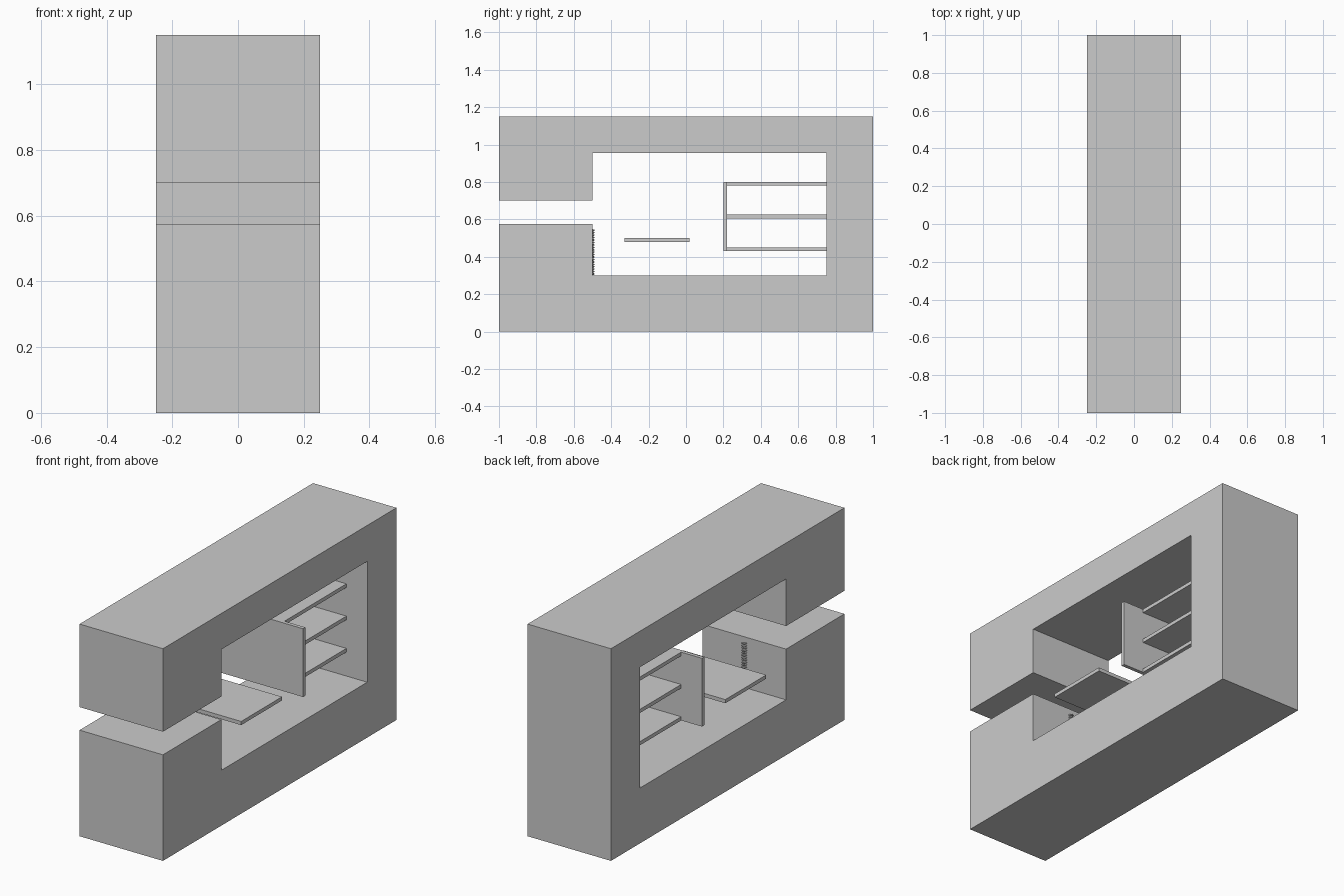
import bpy, bmesh, math

if "Cube" in bpy.data.objects:
    bpy.data.objects.remove(bpy.data.objects["Cube"])

W = 0.25  # half width of the body


def finish(name, bm):
    mesh = bpy.data.meshes.new(name)
    bmesh.ops.recalc_face_normals(bm, faces=bm.faces)
    bm.to_mesh(mesh)
    bm.free()
    ob = bpy.data.objects.new(name, mesh)
    bpy.context.collection.objects.link(ob)
    return ob


def slab(name, half_x, y0, y1, z0, z1):
    bm = bmesh.new()
    bmesh.ops.create_cube(bm, size=1)
    for v in bm.verts:
        v.co = (v.co.x * 2 * half_x,
                y0 + (v.co.y + 0.5) * (y1 - y0),
                z0 + (v.co.z + 0.5) * (z1 - z0))
    return finish(name, bm)


# C-shaped body: side profile (y, z) extruded across x
profile = [(-1, 0), (1, 0), (1, 1.15), (-1, 1.15), (-1, 0.7), (-0.5, 0.7),
           (-0.5, 0.955), (0.75, 0.955), (0.75, 0.3), (-0.5, 0.3),
           (-0.5, 0.575), (-1, 0.575)]
bm = bmesh.new()
face = bm.faces.new([bm.verts.new((-W, y, z)) for y, z in profile])
ext = bmesh.ops.extrude_face_region(bm, geom=[face])
bmesh.ops.translate(bm, vec=(2 * W, 0, 0),
                    verts=[g for g in ext["geom"] if isinstance(g, bmesh.types.BMVert)])
finish("body", bm)

# Upright panel carrying three shelves on the back wall
slab("shelf_panel", W, 0.2, 0.22, 0.43, 0.8)
for i, z in enumerate((0.43, 0.605, 0.78)):
    slab(f"shelf_{i + 1}", 0.125, 0.22, 0.75, z, z + 0.02)

# Floating seat board
slab("seat", W, -0.33, 0.02, 0.48, 0.5)

# Thin vertical coil half sunk in the inner face of the front block
turns, steps = 19, 12
curve = bpy.data.curves.new("coil", "CURVE")
curve.dimensions = "3D"
curve.bevel_depth = 0.004
curve.bevel_resolution = 1
curve.use_fill_caps = True
spline = curve.splines.new("POLY")
count = turns * steps
spline.points.add(count)
for i, p in enumerate(spline.points):
    a = 2 * math.pi * i / steps
    p.co = (0.012 * math.cos(a), -0.503 + 0.010 * math.sin(a),
            0.304 + 0.247 * i / count, 1)
bpy.context.collection.objects.link(bpy.data.objects.new("coil", curve))
